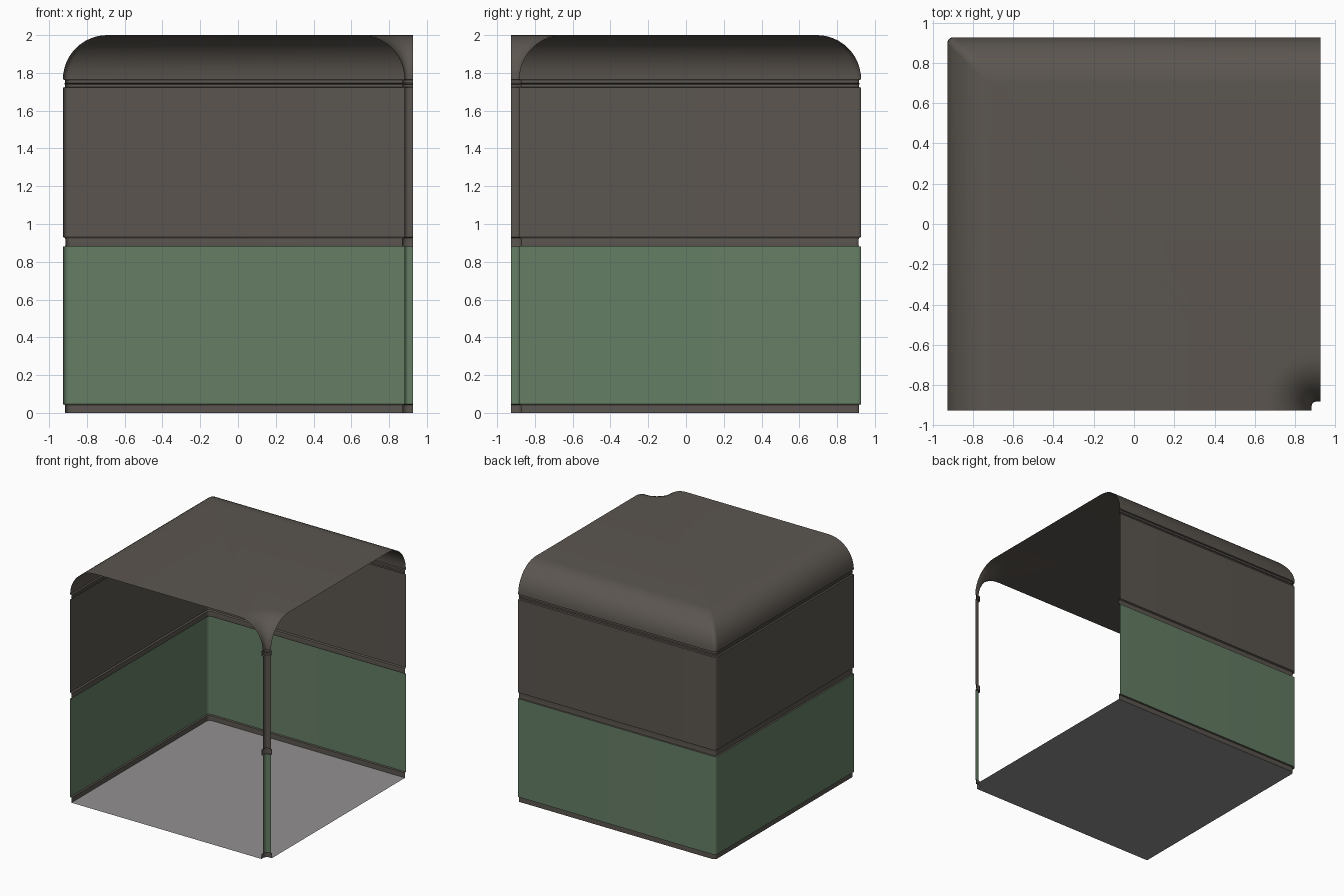
import bpy, bmesh, math

if "Cube" in bpy.data.objects:
    bpy.data.objects.remove(bpy.data.objects["Cube"])

L = 0.927      # half width of the tile
C = 0.882      # face of the small outside corner
COVE = 0.235   # cove radius


def material(name, rgb):
    m = bpy.data.materials.new(name)
    m.diffuse_color = (*rgb, 1)
    m.use_nodes = True
    m.node_tree.nodes["Principled BSDF"].inputs["Base Color"].default_value = m.diffuse_color
    return m


brown = material("warm_grey_brown", (0.105, 0.092, 0.079))
green = material("muted_green", (0.130, 0.208, 0.130))
grey = material("floor_grey", (0.290, 0.280, 0.285))


def arc(cx, cy, r, n=8):
    return [(cx + r * math.cos(a), cy + r * math.sin(a))
            for a in (math.pi - math.pi / 2 * i / n for i in range(n + 1))]


def wall_path(d):
    # left wall, rounded inside corner, back wall, moved d into the room
    r = 0.03
    return [(-L + d, -L)] + arc(-L + d + r, L - d - r, r) + [(L, L - d)]


def post_path(d):
    # rounded outside corner at front right, moved d into the room
    r = 0.022
    pts = [(C - d, -L)] + arc(C + r, -C - r, r + d) + [(L, -C + d)]
    return pts[::-1]


def finish(bm, name, mat):
    me = bpy.data.meshes.new(name)
    bm.to_mesh(me)
    bm.free()
    me.materials.append(mat)
    ob = bpy.data.objects.new(name, me)
    bpy.context.collection.objects.link(ob)
    bpy.ops.object.select_all(action='DESELECT')
    ob.select_set(True)
    bpy.context.view_layer.objects.active = ob
    bpy.ops.object.shade_smooth_by_angle(angle=math.radians(35))


def sweep(bm, path, profile):
    # sheet from a profile of (offset into room, height); returns top row
    rows = [[bm.verts.new((x, y, z)) for x, y in path(d)] for d, z in profile]
    for a, b in zip(rows, rows[1:]):
        for i in range(len(a) - 1):
            bm.faces.new((a[i], a[i + 1], b[i + 1], b[i]))
    return rows[-1]


# wall bands and trims
bands = [
    ("baseboard", brown, [(.012, 0), (.012, .042), (0, .046)]),
    ("lower_wall", green, [(0, .046), (0, .88)]),
    ("chair_rail", brown, [(0, .88), (.012, .882), (.014, .905),
                           (.012, .926), (0, .932)]),
    ("upper_wall", brown, [(0, .932), (0, 1.722)]),
    ("picture_rail", brown, [(0, 1.722), (.012, 1.725), (.012, 1.738),
                             (.006, 1.742), (.012, 1.746), (.012, 1.762),
                             (0, 1.765)]),
]
for name, mat, profile in bands:
    bm = bmesh.new()
    sweep(bm, wall_path, profile)
    sweep(bm, post_path, profile)
    finish(bm, name, mat)

# coved ceiling
bm = bmesh.new()
N = 12
cove = [(COVE * (1 - math.cos(math.pi / 2 * i / N)),
         2 - COVE + COVE * math.sin(math.pi / 2 * i / N)) for i in range(N + 1)]
top = sweep(bm, wall_path, cove) + sweep(bm, post_path, cove)
bm.faces.new(top)
finish(bm, "coved_ceiling", brown)

# floor
bm = bmesh.new()
pts = wall_path(.012) + post_path(.012)
bm.faces.new([bm.verts.new((x, y, 0)) for x, y in reversed(pts)])
finish(bm, "floor", grey)
